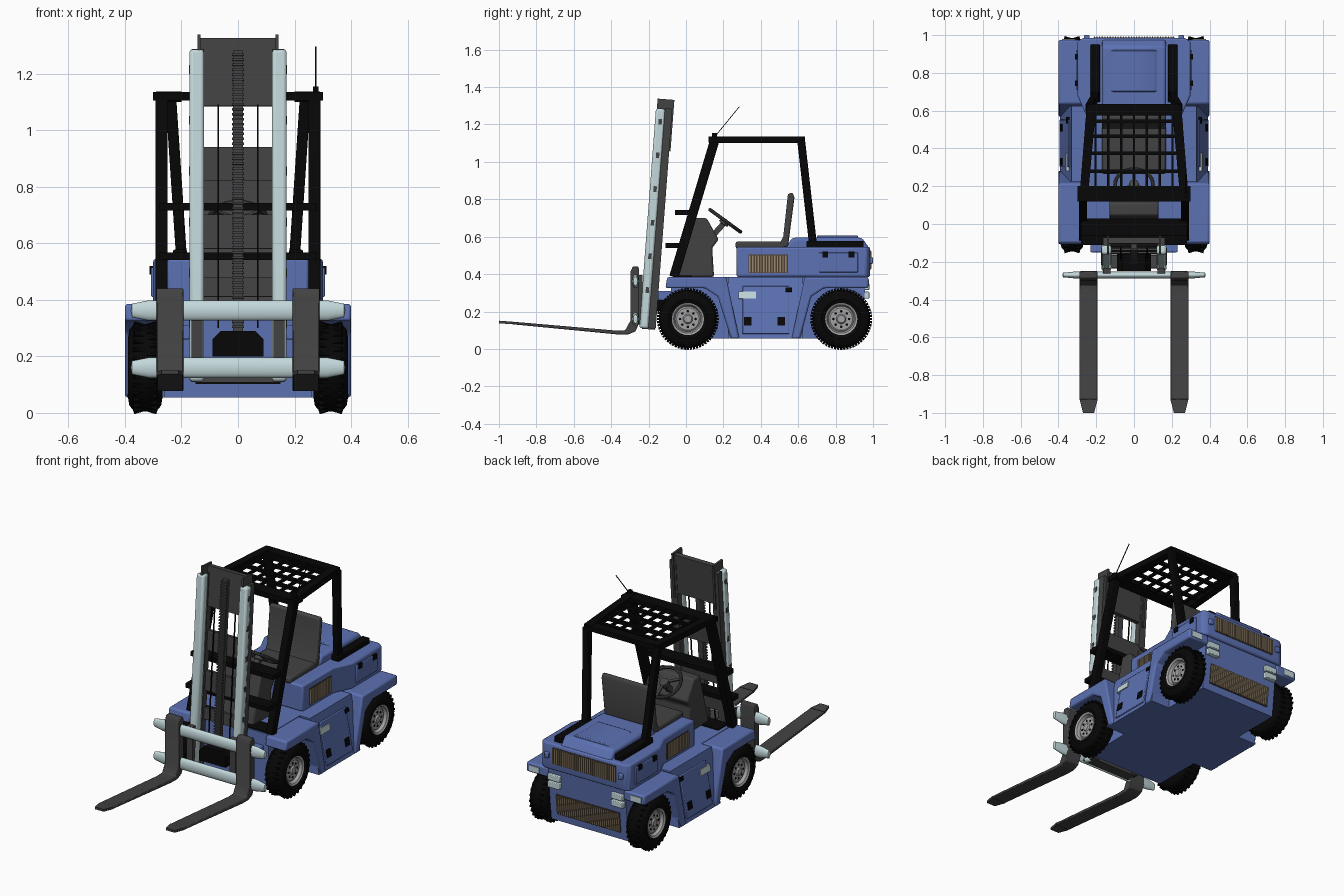
import bpy, bmesh, math
from mathutils import Matrix, Vector

cube = bpy.data.objects.get("Cube")
if cube:
    bpy.data.objects.remove(cube)


def material(name, r, g, b):
    m = bpy.data.materials.new(name)
    m.use_nodes = True
    m.diffuse_color = (r, g, b, 1)
    m.node_tree.nodes["Principled BSDF"].inputs["Base Color"].default_value = (r, g, b, 1)
    return m


BLUE = material("blue paint", .107, .165, .45)
BLACK = material("black", .002, .002, .002)
GREY = material("dark grey", .055, .055, .055)
PALE = material("pale steel", .55, .69, .71)
RIM = material("rim grey", .36, .36, .36)
BROWN = material("grille brown", .07, .05, .03)
TAN = material("slat tan", .33, .25, .16)
made = []


def finish(name, mat, bm, both=False, bevel=0):
    bmesh.ops.recalc_face_normals(bm, faces=bm.faces)
    me = bpy.data.meshes.new(name)
    bm.to_mesh(me)
    bm.free()
    me.materials.append(mat)
    ob = bpy.data.objects.new(name, me)
    bpy.context.collection.objects.link(ob)
    if bevel:
        mod = ob.modifiers.new("Bevel", "BEVEL")
        mod.width, mod.segments = bevel, 2
    if both:
        ob.modifiers.new("Mirror", "MIRROR")
    made.append(ob)
    return ob


def boxes(name, mat, pairs, both=False, bevel=0):
    bm = bmesh.new()
    for lo, hi in pairs:
        lo, hi = Vector(lo), Vector(hi)
        bmesh.ops.create_cube(bm, matrix=Matrix.Translation((lo + hi) / 2) @ Matrix.Diagonal((*(hi - lo), 1)))
    return finish(name, mat, bm, both, bevel)


def box(name, mat, lo, hi, both=False, bevel=0):
    return boxes(name, mat, [(lo, hi)], both, bevel)


def prism(name, mat, pts, axis, a, b, both=False, bevel=0):
    put = {"x": lambda p: (a, *p), "y": lambda p: (p[0], a, p[1]), "z": lambda p: (*p, a)}[axis]
    bm = bmesh.new()
    f = bm.faces.new([bm.verts.new(put(p)) for p in pts])
    new = bmesh.ops.extrude_face_region(bm, geom=[f])["geom"]
    move = Vector([(b - a) * (axis == k) for k in "xyz"])
    bmesh.ops.translate(bm, vec=move, verts=[v for v in new if isinstance(v, bmesh.types.BMVert)])
    return finish(name, mat, bm, both, bevel)


def bars(name, mat, ends, w, d, both=False, bevel=0):
    bm = bmesh.new()
    for p, q in ends:
        p, q = Vector(p), Vector(q)
        z = (q - p).normalized()
        x = (Vector((1, 0, 0)) - z * z.x).normalized()
        rot = Matrix((x, z.cross(x), z)).transposed().to_4x4()
        bmesh.ops.create_cube(bm, matrix=Matrix.Translation((p + q) / 2) @ rot @ Matrix.Diagonal((w, d, (q - p).length, 1)))
    return finish(name, mat, bm, both, bevel)


def lathe(name, mat, pts, place, both=False, steps=32):
    # Profile points are (radius, height) about the local z axis
    bm = bmesh.new()
    vs = [bm.verts.new((r, 0, h)) for r, h in pts]
    es = [bm.edges.new(e) for e in zip(vs, vs[1:])]
    bmesh.ops.spin(bm, geom=vs + es, axis=(0, 0, 1), cent=(0, 0, 0), angle=math.tau, steps=steps)
    bmesh.ops.remove_doubles(bm, verts=bm.verts, dist=1e-5)
    bmesh.ops.transform(bm, matrix=place, verts=bm.verts)
    return finish(name, mat, bm, both)


SIDE = Matrix.Rotation(math.pi / 2, 4, "Y")

# Chassis: narrow hull, flared fenders and a door wall leaning in towards the top
prism("hull", BLUE, [(-.08, .055), (.93, .055), (.965, .385), (-.08, .385)], "x", -.262, .262)
prism("front_fender", BLUE, [(-.1, .385), (-.11, .325), (.1, .325), (.17, .28), (.24, .055), (.285, .055),
                             (.215, .385)], "x", .258, .4, True, .01)
prism("rear_fender", BLUE, [(.975, .385), (.975, .325), (.74, .325), (.67, .28), (.61, .055), (.565, .055),
                            (.635, .385)], "x", .258, .4, True, .01)
prism("door_wall", BLUE, [(.2, .055), (.392, .055), (.33, .385), (.2, .385)], "y", .225, .625, True)


def wall(y, z, off=0):
    return (.392 - .188 * (z - .055) + off, y, z)


bars("door", BLUE, [(wall(.427, .08), wall(.427, .335))], .016, .25, True, .004)
bars("door_hinges", BLACK, [(wall(y, .125, .006), wall(y, .17, .006)) for y in (.33, .51)], .014, .04, True)
bars("door_latch", BLACK, [(wall(.55, .305, .005), wall(.55, .327, .005))], .018, .035, True)
bars("side_marker", PALE, [(wall(.328, .268, .006), wall(.328, .305, .006))], .016, .095, True)
box("rear_fender_light", PALE, (.31, .97, .335), (.38, .979, .37), True)

# Engine cover
w, r = .25, .3
left = [(w, .27), (w, .57), (r, .68), (r, .965), (.27, .985)]
prism("engine_body", BLUE, left + [(-x, y) for x, y in reversed(left)], "z", .385, .545, bevel=.01)
prism("engine_hood", BLUE, [(.52, .53), (.57, .595), (.94, .595), (.98, .54), (.98, .5), (.52, .5)],
      "x", -.17, .17, bevel=.015)
prism("hood_panel", BLUE, [(-.13, .59), (-.1, .606), (.1, .606), (.13, .59)], "y", .7, .92, bevel=.005)
box("side_hatch", BLUE, (.28, .71, .41), (.307, .92, .515), True, .004)
boxes("hatch_latches", BLACK, [((.3, y, .49), (.313, y + .03, .52)) for y in (.73, .87)], True)
box("rear_lug", BLUE, (.235, .97, .455), (.265, 1, .49), True, .006)

# Grilles and rear lamps
box("side_grille", BROWN, (.24, .335, .405), (.253, .545, .505), True)
boxes("side_slats", TAN, [((.25, .338 + i * .0148, .41), (.259, .345 + i * .0148, .5)) for i in range(14)], True)
box("upper_grille", BROWN, (-.215, .97, .425), (.215, .988, .525))
boxes("upper_slats", TAN, [((i * .014 - .003, .98, .43), (i * .014 + .003, .993, .52)) for i in range(-15, 16)])
bars("lower_grille", BROWN, [((0, .935, .1), (0, .948, .225))], .43, .012)
bars("lower_slats", TAN, [((i * .014, .942, .105), (i * .014, .955, .22)) for i in range(-15, 16)], .006, .008)
boxes("rear_lamps", PALE, [((.175, .94, z), (.255, .98, z + .036)) for z in (.27, .315)], True, .004)

# Wheels with rounded shoulders and shallow tread
for label, y in (("front", .01), ("rear", .83)):
    place = Matrix.Translation((.328, y, .16)) @ SIDE
    lathe(label + "_tyre", BLACK, [(.08, -.05), (.105, -.061), (.135, -.056), (.15, -.042), (.155, -.02), (.155, .02),
                                   (.15, .042), (.135, .056), (.105, .061), (.085, .05), (.08, .03)], place, True, 40)
    lathe(label + "_rim", RIM, [(0, .044), (.02, .044), (.026, .036), (.06, .036), (.068, .03),
                                (.076, .048), (.086, .054), (.084, -.05), (0, -.05)], place, True)
    lugs, holes = bmesh.new(), bmesh.new()
    for i in range(60):
        turn = Matrix.Rotation(math.tau * i / 60, 4, "Z")
        side = 1 if i % 2 else -1
        bmesh.ops.create_cube(lugs, matrix=place @ turn @ Matrix.Translation((.151, 0, side * .02))
                              @ Matrix.Rotation(side * .3, 4, "Y") @ Matrix.Diagonal((.016, .012, .044, 1)))
    for i in range(8):
        bmesh.ops.create_cone(holes, cap_ends=True, segments=10, radius1=.007, radius2=.007, depth=.006,
                              matrix=place @ Matrix.Rotation(math.tau * i / 8, 4, "Z") @ Matrix.Translation((.042, 0, .035)))
    finish(label + "_tread", BLACK, lugs, True)
    finish(label + "_rim_holes", BLACK, holes, True)

# Cockpit: floor, dashboard, seat and steering wheel
box("floor_mat", BLACK, (-.24, -.07, .38), (.24, .03, .392))
prism("dashboard", GREY, [(-.04, .385), (.15, .385), (.14, .54), (.175, .585), (.11, .7), (.045, .7)],
      "x", -.13, .13, bevel=.01)
box("seat_cushion", GREY, (-.17, .265, .535), (.17, .53, .575), bevel=.012)
prism("seat_back", GREY, [(.49, .545), (.545, .545), (.58, .81), (.57, .835), (.545, .83), (.52, .6)],
      "x", -.17, .17, bevel=.008)
tilt = Matrix.Translation((0, .21, .685)) @ Matrix.Rotation(math.radians(-36), 4, "X")
ring = [(.1 + .01 * math.cos(i * math.tau / 10), .01 * math.sin(i * math.tau / 10)) for i in range(11)]
lathe("steering_wheel", GREY, ring, tilt)
lathe("steering_hub", GREY, [(0, .01), (.025, .008), (.028, -.02), (0, -.025)], tilt, steps=16)
spokes = [(tilt @ Vector(), tilt @ Vector((.1 * math.sin(a), .1 * math.cos(a), 0))) for a in (0, 2.1, 4.2)]
bars("steering_spokes", GREY, spokes, .014, .01)
bars("steering_column", GREY, [((0, .12, .58), (0, .21, .68))], .03, .03)

# Overhead guard
bars("front_post", BLACK, [((.27, -.065, .385), (.27, .155, 1.12))], .042, .05, True, .004)
bars("rear_post", BLACK, [((.2, .68, .55), (.238, .615, 1.12))], .038, .042, True, .004)
box("guard_base_rail", BLACK, (.18, .645, .54), (.23, .95, .577), True, .005)
box("upper_crossbar", BLACK, (-.28, -.06, .715), (.28, .03, .742))
box("lower_crossbar", BLACK, (-.28, -.11, .54), (.28, -.03, .567))
prism("roof_side", BLACK, [(.245, .13), (.29, .13), (.25, .63), (.2, .63)], "z", 1.1, 1.137, True)
box("roof_front_beam", BLACK, (-.3, .12, 1.105), (.3, .2, 1.135))
box("roof_rear_beam", BLACK, (-.235, .575, 1.105), (.235, .635, 1.135))
boxes("roof_long_bars", BLACK, [((x * .068 - .006, .19, 1.11), (x * .068 + .006, .58, 1.127)) for x in range(-3, 4)])
boxes("roof_cross_bars", BLACK, [((-.24, y - .009, 1.11), (.24, y + .009, 1.13)) for y in (.28, .375, .465, .545)])
bars("antenna", BLACK, [((.275, .15, 1.13), (.275, .285, 1.295))], .004, .004)
box("antenna_base", BLACK, (.265, .14, 1.13), (.285, .165, 1.155))


# Leaning mast: y follows height
def lean(x, z, off=0):
    return (x, -.2 + .076 * (z - .11) + off, z)


bars("mast_rail", GREY, [(lean(.142, .11, .018), lean(.142, 1.285, .018))], .044, .04, True)
bars("mast_flange", GREY, [(lean(.138, 1.06), lean(.138, 1.335))], .012, .09, True)
bars("mast_column", PALE, [(lean(.146, .11, -.025), lean(.146, 1.285, -.025))], .052, .05, True, .012)
bars("column_pads", GREY, [(lean(.172, z, -.022), lean(.172, z + .03, -.022)) for z in (.3, .48, .66, .84, 1.02, 1.2)],
     .004, .018, True)
bars("mast_top_panel", GREY, [(lean(0, 1.085, .02), lean(0, 1.325, .02))], .27, .03)
bars("mast_braces", GREY, [(lean(0, a, .025), lean(0, b, .025)) for a, b in ((.82, .94), (.58, .7), (.41, .48))], .27, .02)
bars("mast_foot", GREY, [(lean(0, .105), lean(0, .13))], .3, .07)
bars("lift_cylinder", GREY, [(lean(0, .28, -.005), lean(0, 1.28, -.005))], .034, .03)
bars("lift_chain", GREY, [(lean(0, .3 + i * .0175, -.02), lean(0, .308 + i * .0175, -.02)) for i in range(56)], .044, .014)
bars("lift_hose", BLACK, [(lean(.07, .3), lean(.07, 1.09))], .006, .006, True)
box("mast_bracket", BLUE, (.17, -.15, .26), (.23, -.07, .31), True, .005)
prism("drive_housing", BLACK, [(-.09, .2), (.09, .2), (.09, .26), (.06, .29), (-.06, .29), (-.09, .26)], "y", -.25, -.07)

# Carriage bars with tapered ends
for label, z in (("upper", .362), ("lower", .16)):
    place = Matrix.Translation((0, -.27, z)) @ Matrix.Diagonal((1, .5, 1, 1)) @ SIDE
    lathe(label + "_carriage_bar", PALE, [(0, -.38), (.024, -.375), (.036, -.315), (.036, .315), (.024, .375), (0, .38)],
          place, steps=20)
box("carriage_plate", GREY, (.125, -.262, .13), (.165, -.232, .395), True)

# Forks: bent blade with a narrowed tip
prism("fork", GREY, [(-.255, .44), (-.285, .44), (-.298, .41), (-.298, .15), (-.325, .1), (-.37, .098),
                     (-.93, .146), (-.93, .132), (-.37, .078), (-.31, .077), (-.27, .094), (-.25, .14), (-.25, .42)],
      "x", .193, .288, True, .004)
tip = prism("fork_tip", GREY, [(.193, -.93), (.288, -.93), (.27, -1), (.211, -1)], "z", .132, .146, True)
for v in tip.data.vertices:
    if v.co.y < -.95:
        v.co.z += .005

# Smooth the rounded parts, keeping hard edges
bpy.ops.object.select_all(action="DESELECT")
for ob in made:
    ob.select_set(True)
bpy.context.view_layer.objects.active = made[0]
bpy.ops.object.shade_smooth_by_angle(angle=math.radians(35))
